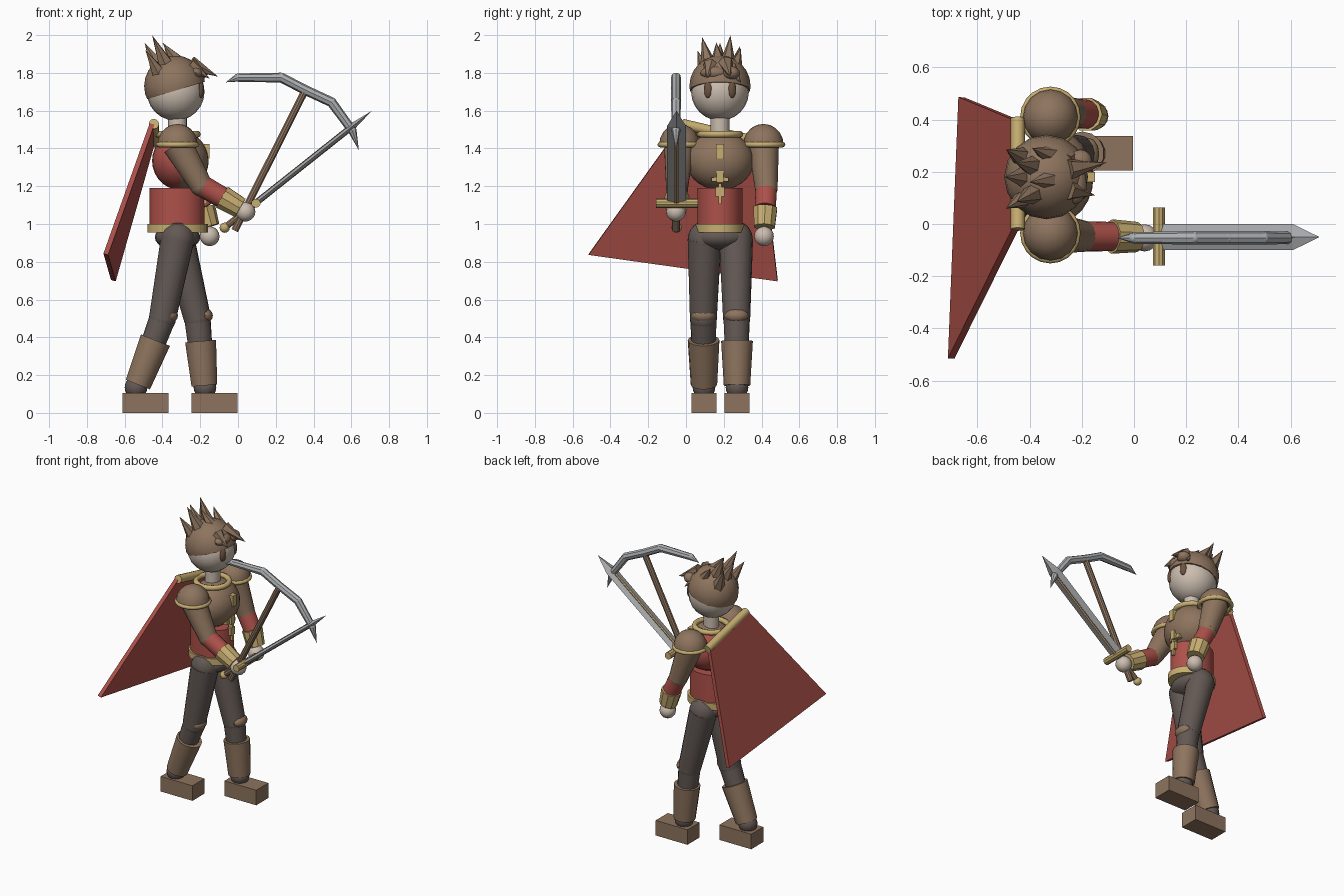
import bpy, bmesh, math
from mathutils import Vector as V, Matrix as M

if "Cube" in bpy.data.objects:
    bpy.data.objects.remove(bpy.data.objects["Cube"])

def mat(name, *c):
    m = bpy.data.materials.new(name)
    m.diffuse_color = (*c, 1)
    m.use_nodes = True
    m.node_tree.nodes["Principled BSDF"].inputs["Base Color"].default_value = m.diffuse_color
    return m

BROWN = mat("leather brown", .27, .175, .112)
RED = mat("cloth red", .42, .082, .068)
GOLD = mat("gold", .57, .42, .165)
PANTS = mat("dark grey cloth", .125, .10, .09)
SKIN = mat("skin", .60, .51, .43)
STEEL = mat("steel", .42, .43, .445)
TAN = mat("blade inlay", .36, .19, .05)
EYE = mat("eye brown", .15, .085, .055)

def smooth(o, angle=35):
    bpy.ops.object.select_all(action='DESELECT')
    bpy.context.view_layer.objects.active = o
    o.select_set(True)
    bpy.ops.object.shade_smooth_by_angle(angle=math.radians(angle))

def finish(name, bm, mats, sm=True):
    bmesh.ops.recalc_face_normals(bm, faces=bm.faces)
    me = bpy.data.meshes.new(name)
    bm.to_mesh(me)
    bm.free()
    o = bpy.data.objects.new(name, me)
    bpy.context.collection.objects.link(o)
    for m in mats:
        me.materials.append(m)
    if sm:
        smooth(o)
    return o

def seg(name, a, b, r1, r2, m, n=16, sx=1, sy=1, sm=True):
    """Cone or cylinder between two points."""
    a, b = V(a), V(b)
    q = V((0, 0, 1)).rotation_difference(b - a).to_matrix().to_4x4()
    bm = bmesh.new()
    bmesh.ops.create_cone(bm, cap_ends=True, segments=n, radius1=r1, radius2=r2, depth=(b - a).length,
                          matrix=M.Translation((a + b) / 2) @ q @ M.Diagonal((sx, sy, 1, 1)))
    bmesh.ops.remove_doubles(bm, verts=bm.verts, dist=1e-5)
    return finish(name, bm, [m], sm)

def ball(name, c, r, m, u=20, v=12, cut=None, rule=None, mats=None, rot=0):
    """Ellipsoid; cut = (point, normal) keeps the side the normal points to."""
    r = r if isinstance(r, tuple) else (r, r, r)
    bm = bmesh.new()
    bmesh.ops.create_uvsphere(bm, u_segments=u, v_segments=v, radius=1,
                              matrix=M.Translation(c) @ M.Rotation(rot, 4, 'Z') @ M.Diagonal((*r, 1)))
    if cut:
        bmesh.ops.bisect_plane(bm, geom=bm.verts[:] + bm.edges[:] + bm.faces[:],
                               plane_co=cut[0], plane_no=cut[1], clear_inner=True)
        bmesh.ops.holes_fill(bm, edges=[e for e in bm.edges if e.is_boundary], sides=0)
    if rule:
        for f in bm.faces:
            f.material_index = rule(f.calc_center_median())
    return finish(name, bm, mats or [m])

def box(name, c, s, m, q=M.Identity(4)):
    bm = bmesh.new()
    bmesh.ops.create_cube(bm, size=1, matrix=M.Translation(c) @ q @ M.Diagonal((*s, 1)))
    return finish(name, bm, [m], False)

def ring(name, c, R, r, m):
    bpy.ops.mesh.primitive_torus_add(location=c, major_radius=R, minor_radius=r,
                                     major_segments=20, minor_segments=8)
    o = bpy.context.object
    o.name = name
    o.data.materials.append(m)
    smooth(o, 50)

# head, neck and eyes
ball("head", (-.33, .18, 1.70), .153, SKIN)
seg("neck", (-.32, .18, 1.44), (-.32, .18, 1.59), .05, .05, SKIN)
for y, a in ((.115, -.42), (.245, .42)):
    ball("eye", (-.196, y, 1.71), (.014, .023, .043), EYE, 12, 8, rot=a)

# hair cap, tufts and fringe
ball("hair_cap", (-.335, .18, 1.73), (.162, .162, .163), BROWN, 16, 12,
     cut=((-.335, .18, 1.705), (-.3, 0, 1)))
tufts = [((-.38, .22, 1.84), (-.455, .235, 2.0), .045),
         ((-.38, .12, 1.84), (-.45, .085, 1.99), .045),
         ((-.42, .18, 1.83), (-.495, .18, 1.96), .045),
         ((-.42, .25, 1.80), (-.49, .285, 1.94), .045),
         ((-.42, .10, 1.80), (-.49, .06, 1.92), .04),
         ((-.32, .26, 1.83), (-.39, .29, 1.93), .04),
         ((-.32, .17, 1.86), (-.40, .16, 1.96), .04),
         ((-.25, .21, 1.85), (-.105, .235, 1.78), .042),
         ((-.25, .13, 1.84), (-.15, .11, 1.77), .042),
         ((-.26, .24, 1.82), (-.19, .29, 1.75), .04)]
for a, b, r in tufts:
    seg("hair_tuft", a, b, r, 0, BROWN, 6, sm=False)
ball("fringe", (-.225, .15, 1.80), (.045, .075, .035), BROWN, 12, 8)
ball("fringe_curl", (-.205, .24, 1.80), (.045, .045, .035), BROWN, 12, 8)

# torso: leather front on a red back, waist, belt, pelvis
ball("chest", (-.305, .18, 1.335), (.15, .18, .155), BROWN, 24, 14,
     rule=lambda c: int(c.x < -.31 and c.z < 1.45), mats=[BROWN, RED])
seg("waist", (-.323, .18, .97), (-.323, .18, 1.19), .145, .145, RED, 20, 1, .83)
seg("belt", (-.32, .18, .955), (-.32, .18, 1.0), .16, .16, GOLD, 20, 1, .82)
ball("pelvis", (-.32, .18, .93), (.12, .15, .07), PANTS)
ring("collar", (-.32, .18, 1.475), .105, .018, GOLD)
for z, w, h, x in ((1.385, .04, .075, -.165), (1.235, .09, .022, -.193), (1.25, .035, .06, -.178),
                   (1.16, .014, .11, -.178), (1.17, .045, .05, -.178)):
    box("chest_clasp", (x, .18, z), (.03, w, h), GOLD)

# cape hanging from a tilted rod
seg("cape_rod", (-.445, -.02, 1.53), (-.445, .405, 1.43), .027, .027, GOLD, 12)
corners = [V(p) for p in ((-.455, -.02, 1.53), (-.455, .40, 1.42), (-.66, .485, .70), (-.70, -.515, .84))]
n = (corners[1] - corners[0]).cross(corners[3] - corners[0]).normalized() * .013
bm = bmesh.new()
lo, hi = ([bm.verts.new(p + s * n) for p in corners] for s in (-1, 1))
bm.faces.new(lo)
bm.faces.new(hi)
for i in range(4):
    j = (i + 1) % 4
    bm.faces.new((lo[i], lo[j], hi[j], hi[i]))
finish("cape", bm, [RED], False)

# arms with shoulder guards: shoulder, elbow, cuff start, cuff end, hand
arms = [((-.32, -.035, 1.42), (-.195, -.047, 1.205), (-.085, -.048, 1.142), (.012, -.05, 1.085), (.04, -.053, 1.065)),
        ((-.32, .41, 1.42), (-.24, .425, 1.19), (-.185, .42, 1.085), (-.155, .415, .985), (-.15, .413, .935))]
for sh, el, c0, c1, hand in arms:
    ball("shoulder_guard", sh, (.107, .107, .11), BROWN, 16, 10, cut=(sh, (0, 0, 1)))
    ring("shoulder_trim", sh, .102, .014, GOLD)
    seg("upper_arm", sh, el, .082, .06, BROWN)
    ball("elbow", el, .06, BROWN)
    seg("forearm", el, c0, .058, .056, RED)
    seg("cuff", c0, c1, .066, .058, GOLD, 10, sm=False)
    ball("hand", hand, .052, SKIN, 16, 10)

# legs: hip, knee, boot top, boot bottom, ankle, foot centre
legs = [((-.32, .098, .92), (-.40, .092, .50), (-.437, .093, .385), (-.53, .095, .15), (-.54, .095, .135), -.49),
        ((-.32, .265, .92), (-.215, .268, .50), (-.198, .27, .38), (-.178, .27, .145), (-.175, .27, .135), -.125)]
for hip, kn, b0, b1, ank, fx in legs:
    ball("hip", hip, (.09, .088, .095), PANTS)
    seg("thigh", hip, kn, .09, .072, PANTS)
    ball("knee", kn, .072, PANTS)
    seg("shin", kn, b1, .070, .055, PANTS)
    ball("knee_pad", (kn[0] + .042, kn[1], kn[2] + .015), (.04, .062, .038), BROWN, 12, 8)
    seg("boot", b0, b1, .084, .07, BROWN, 14)
    ball("ankle", ank, .06, PANTS)
    box("foot", (fx, ank[1], .052), (.243, .132, .104), BROWN)

# sword held in the near hand
base, tip = V((.09, -.05, 1.108)), V((.71, -.05, 1.6))
d = (tip - base).normalized()
L = (tip - base).length
rot = V((0, 0, 1)).rotation_difference(d).to_matrix().to_4x4()
neck = base + d * (L - .13)
seg("sword_blade", base, neck, 1, 1, STEEL, 4, .017, .05, False)
seg("sword_point", neck, tip, 1, 0, STEEL, 4, .017, .05, False)
box("blade_inlay", (base + neck) / 2, (.030, .026, L - .13), TAN, rot)
seg("inlay_point", neck, tip - d * .035, 1, 0, TAN, 4, .019, .02, False)
seg("sword_guard", (.095, -.158, 1.11), (.095, .063, 1.11), .024, .024, GOLD, 10)
seg("sword_grip", base - d * .2, base, .018, .018, BROWN, 10)
ball("pommel", base - d * .205, .027, GOLD, 12, 8)

# pick with a bent steel head
seg("pick_handle", (-.018, -.053, .965), (.352, -.053, 1.70), .02, .02, BROWN, 10)
path = [(-.065, 1.75, 0), (.0, 1.775, .022), (.23, 1.775, .026), (.355, 1.71, .026),
        (.495, 1.645, .026), (.605, 1.495, .023), (.64, 1.39, 0)]
for (x0, z0, r0), (x1, z1, r1) in zip(path, path[1:]):
    seg("pick_head", (x0, -.053, z0), (x1, -.053, z1), r0, r1, STEEL, 8, sm=False)
    if r1:
        ball("pick_joint", (x1, -.053, z1), r1, STEEL, 8, 6)
